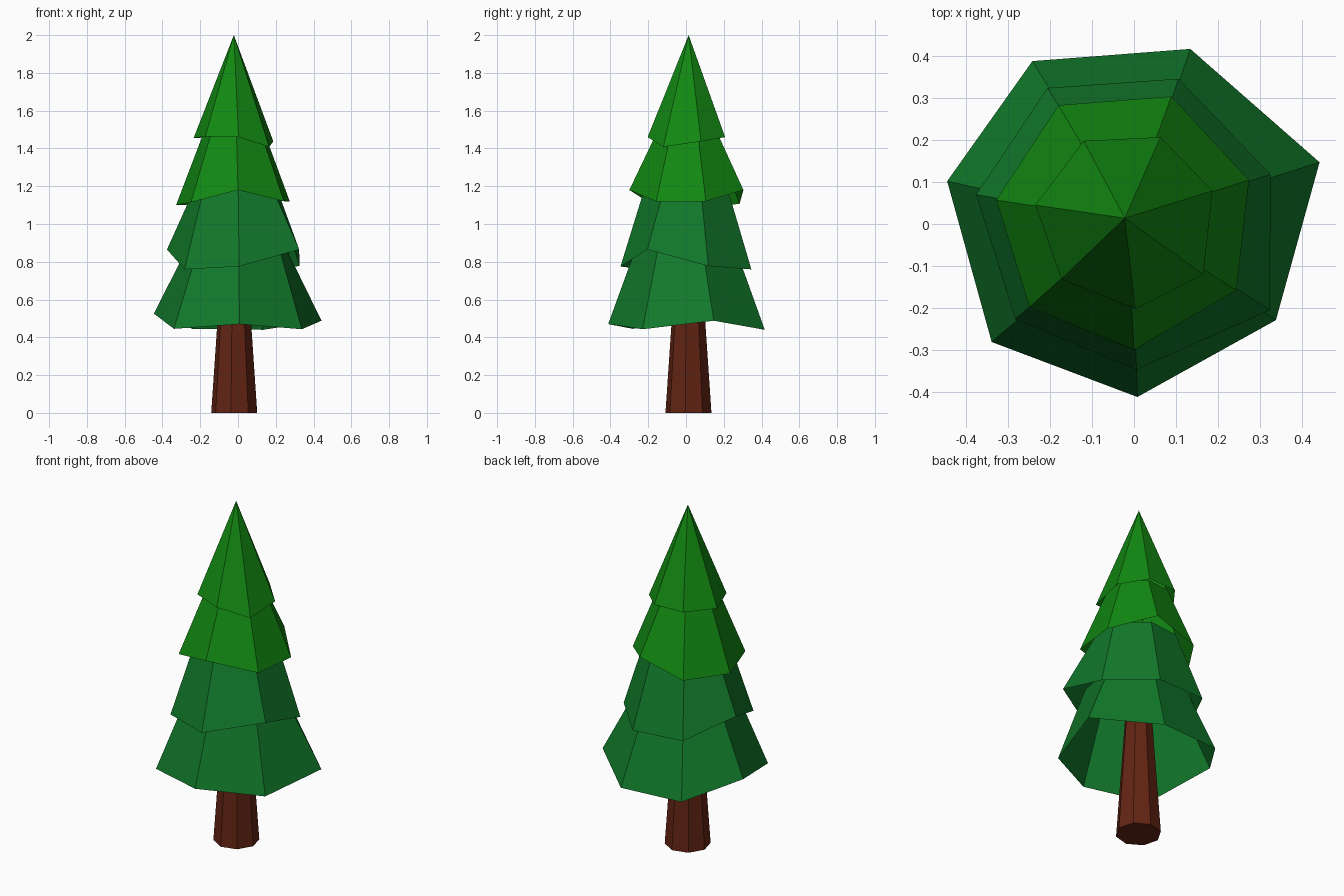
import bpy, bmesh, math

if "Cube" in bpy.data.objects:
    bpy.data.objects.remove(bpy.data.objects["Cube"])


def material(name, rgb):
    m = bpy.data.materials.new(name)
    m.diffuse_color = (*rgb, 1)
    m.use_nodes = True
    m.node_tree.nodes["Principled BSDF"].inputs["Base Color"].default_value = m.diffuse_color
    return m


light_green = material("light_green", (0.006, 0.25, 0.006))
dark_green = material("dark_green", (0.0056, 0.19, 0.023))
bark_brown = material("bark_brown", (0.125, 0.018, 0.0065))


def make_object(name, bm, mat):
    mesh = bpy.data.meshes.new(name)
    bm.normal_update()
    bm.to_mesh(mesh)
    bm.free()
    mesh.materials.append(mat)
    ob = bpy.data.objects.new(name, mesh)
    bpy.context.collection.objects.link(ob)


def skirt(name, rim, top_z, top_r, centre, mat):
    """Hollow seven-sided cone with an uneven rim; top_r = 0 makes a point."""
    bm = bmesh.new()
    low = [bm.verts.new(p) for p in rim]
    n = len(low)
    if top_r == 0:
        tip = bm.verts.new((*centre, top_z))
        for i in range(n):
            bm.faces.new((low[i], low[(i + 1) % n], tip))
    else:
        high = []
        for x, y, z in rim:
            a = math.atan2(y - centre[1], x - centre[0])
            high.append(bm.verts.new((centre[0] + top_r * math.cos(a),
                                      centre[1] + top_r * math.sin(a), top_z)))
        for i in range(n):
            j = (i + 1) % n
            bm.faces.new((low[i], low[j], high[j], high[i]))
    make_object(name, bm, mat)


# Foliage tiers, rims listed counter-clockwise from the right
skirt("bottom_foliage", [
    (0.442, 0.147, 0.488), (0.134, 0.417, 0.44), (-0.242, 0.388, 0.445),
    (-0.445, 0.102, 0.525), (-0.339, -0.281, 0.445), (0.008, -0.412, 0.47),
    (0.338, -0.229, 0.443)], 0.88, 0.268, (-0.005, 0.005), dark_green)
skirt("lower_middle_foliage", [
    (0.325, 0.118, 0.777), (0.106, 0.346, 0.76), (-0.206, 0.324, 0.77),
    (-0.376, 0.07, 0.865), (-0.283, -0.226, 0.76), (0.006, -0.347, 0.775),
    (0.324, -0.205, 0.865)], 1.19, 0.225, (-0.008, 0.006), dark_green)
skirt("upper_middle_foliage", [
    (0.274, 0.105, 1.12), (0.089, 0.304, 1.18), (-0.18, 0.283, 1.105),
    (-0.328, 0.057, 1.10), (-0.249, -0.198, 1.115), (0.0, -0.3, 1.18),
    (0.244, -0.158, 1.12)], 1.48, 0.167, (-0.018, 0.01), light_green)
skirt("top_foliage", [
    (0.187, 0.079, 1.437), (0.063, 0.207, 1.46), (-0.12, 0.198, 1.46),
    (-0.235, 0.045, 1.455), (-0.173, -0.131, 1.463), (0.003, -0.203, 1.46),
    (0.165, -0.12, 1.408)], 2.0, 0, (-0.022, 0.014), light_green)

# Trunk: tapered octagonal column running up inside the foliage
bm = bmesh.new()
rings = []
for z, r in ((0, 0.123), (0.8, 0.068)):
    rings.append([bm.verts.new((-0.02 + r * math.cos(math.radians(262 + 45 * i)),
                                0.013 + r * math.sin(math.radians(262 + 45 * i)), z))
                  for i in range(8)])
low, high = rings
for i in range(8):
    j = (i + 1) % 8
    bm.faces.new((low[i], low[j], high[j], high[i]))
bm.faces.new(low[::-1])
bm.faces.new(high)
make_object("trunk", bm, bark_brown)
